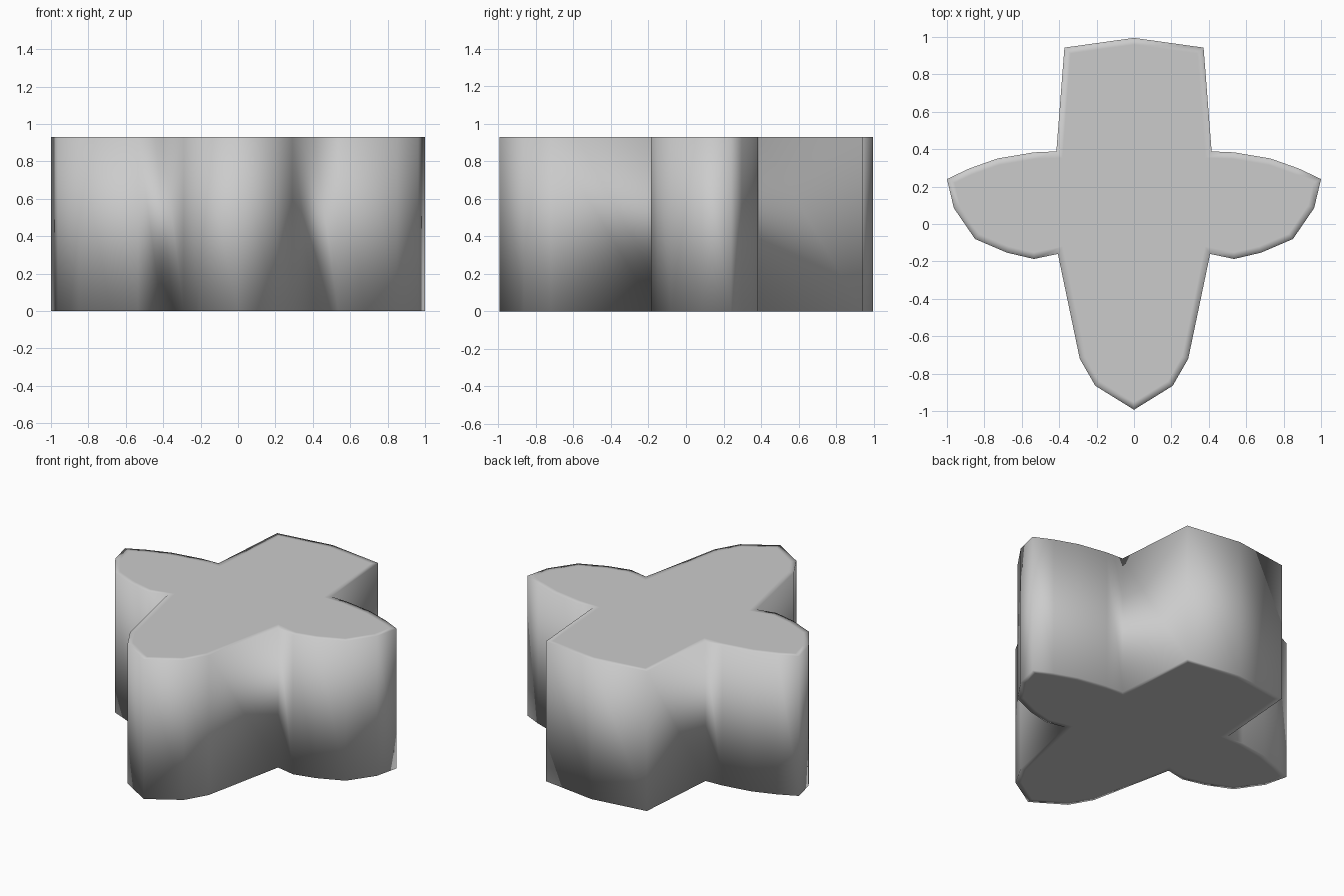
import bpy, bmesh

if "Cube" in bpy.data.objects:
    bpy.data.objects.remove(bpy.data.objects["Cube"])

HEIGHT = 0.93

# Right half of the cross-shaped outline, from back tip to front tip
half = [(0, 0.995), (0.372, 0.943), (0.415, 0.388), (0.535, 0.383), (0.73, 0.35),
        (0.88, 0.297), (1.0, 0.24), (0.963, 0.085), (0.85, -0.08), (0.68, -0.153),
        (0.535, -0.187), (0.407, -0.16), (0.29, -0.72), (0.207, -0.865), (0, -0.993)]
outline = half + [(-x, y) for x, y in half[-2:0:-1]]

# Extruded solid block
bm = bmesh.new()
base = bm.faces.new([bm.verts.new((x, y, 0)) for x, y in outline])
ext = bmesh.ops.extrude_face_region(bm, geom=[base], use_keep_orig=True)
bmesh.ops.translate(bm, vec=(0, 0, HEIGHT),
                    verts=[g for g in ext["geom"] if isinstance(g, bmesh.types.BMVert)])
bmesh.ops.recalc_face_normals(bm, faces=bm.faces[:])

# Narrow inset on both caps keeps them flat while the rims shade softly
caps = [f for f in bm.faces if abs(f.normal.z) > 0.9]
bmesh.ops.inset_individual(bm, faces=caps, thickness=0.035, use_even_offset=True)
for f in bm.faces:
    f.smooth = True

mesh = bpy.data.meshes.new("cross_block")
bm.to_mesh(mesh)
bm.free()
block = bpy.data.objects.new("cross_block", mesh)
bpy.context.collection.objects.link(block)
